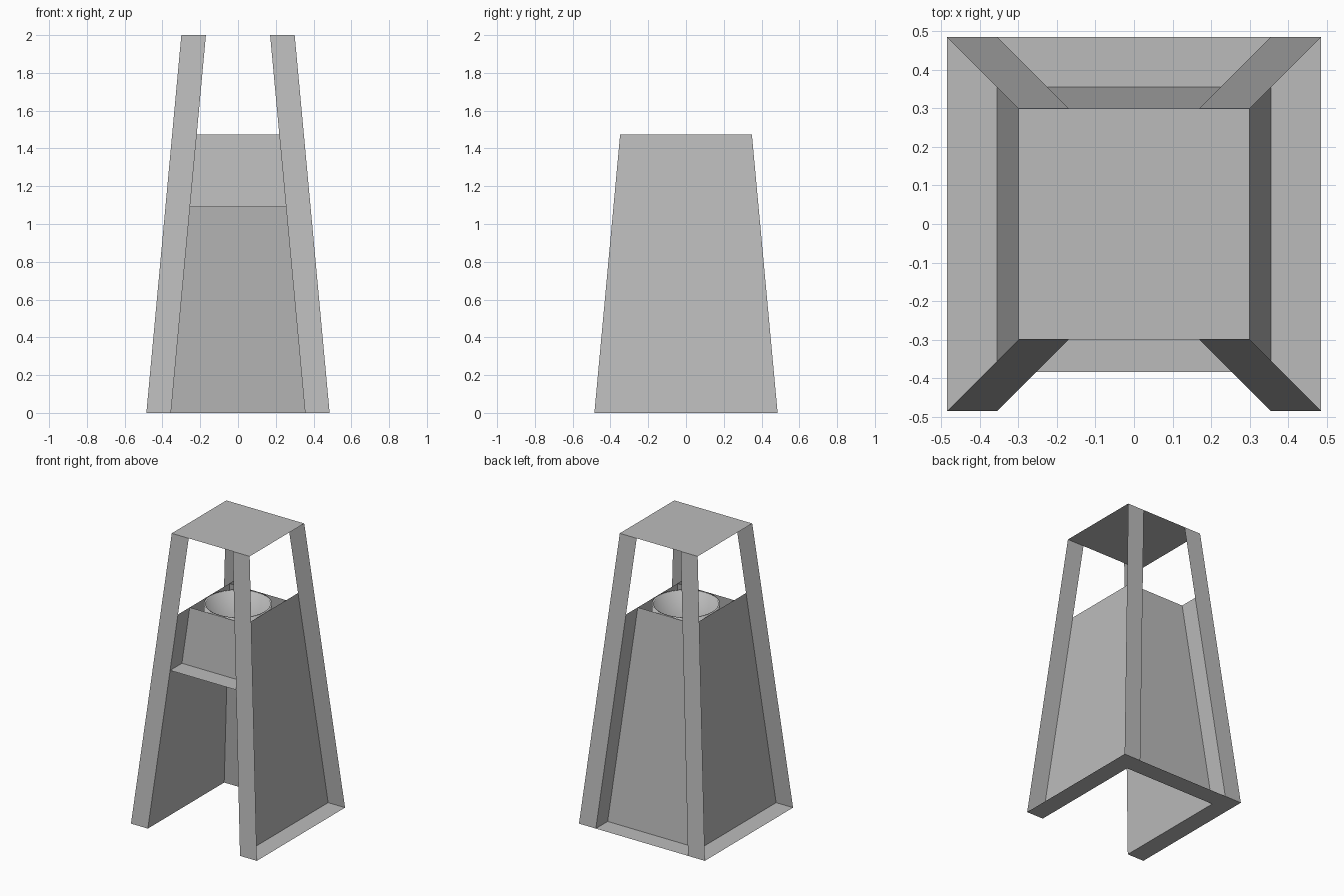
import bpy
import bmesh
from mathutils import Vector

if "Cube" in bpy.data.objects:
    bpy.data.objects.remove(bpy.data.objects["Cube"], do_unlink=True)

HEIGHT, PANEL_TOP, SHELF = 2.0, 1.475, 1.09
BASE, ROOF, LEG = 0.485, 0.30, 0.13

grey = bpy.data.materials.new("plain grey")
grey.use_nodes = True
grey.diffuse_color = (0.5, 0.5, 0.5, 1)
grey.node_tree.nodes["Principled BSDF"].inputs["Base Color"].default_value = (0.5, 0.5, 0.5, 1)


def half(z):
    """Half width of the tapered body at height z."""
    return BASE + (ROOF - BASE) * z / HEIGHT


def inner(z):
    """Half width of the recessed panels at height z."""
    return half(z) - LEG


def finish(name, bm):
    mesh = bpy.data.meshes.new(name)
    bm.to_mesh(mesh)
    bm.free()
    mesh.materials.append(grey)
    obj = bpy.data.objects.new(name, mesh)
    bpy.context.collection.objects.link(obj)
    return obj


def plate(name, corners, facing):
    """Thin sheet through the corners, with its front towards facing."""
    bm = bmesh.new()
    face = bm.faces.new([bm.verts.new(c) for c in corners])
    face.normal_update()
    if face.normal.dot(Vector(facing)) < 0:
        face.normal_flip()
    return finish(name, bm)


def level(name, x0, x1, y0, y1, z):
    return plate(name, [(x0, y0, z), (x1, y0, z), (x1, y1, z), (x0, y1, z)], (0, 0, 1))


def cross_panel(name, sy, z0, z1):
    """Recessed panel between the two side panels."""
    a, b = inner(z0), inner(z1)
    plate(name, [(-a, sy * a, z0), (a, sy * a, z0), (b, sy * b, z1), (-b, sy * b, z1)], (0, sy, 0))


# Flat roof
level("roof", -ROOF, ROOF, -ROOF, ROOF, HEIGHT)

for sx, side in ((1, "left"), (-1, "right")):
    # Leaning flat legs on the front and back
    for sy, end in ((-1, "front"), (1, "back")):
        corners = [(sx * w(z), sy * half(z), z)
                   for w, z in ((half, 0), (inner, 0), (inner, HEIGHT), (half, HEIGHT))]
        plate(f"{end}_{side}_leg", corners, (0, sy, 0))
    # Side panels, set in from the outer edges of the legs
    corners = [(sx * inner(z), s * half(z), z)
               for s, z in ((-1, 0), (1, 0), (1, PANEL_TOP), (-1, PANEL_TOP))]
    plate(f"{side}_panel", corners, (sx, 0, 0))
    # Ledges at the foot of the side panels
    level(f"{side}_foot_ledge", sx * inner(0), sx * BASE, -BASE, BASE, 0)

# Back panel with its foot ledge, front panel with its shelf
cross_panel("back_panel", 1, 0, PANEL_TOP)
level("back_foot_ledge", -inner(0), inner(0), inner(0), BASE, 0)
cross_panel("front_panel", -1, SHELF, PANEL_TOP)
level("front_shelf", -inner(SHELF), inner(SHELF), -half(SHELF), -inner(SHELF), SHELF)

# Round open container held in the top of the housing
bm = bmesh.new()
radius = inner(PANEL_TOP) - 0.003
bmesh.ops.create_cone(bm, cap_ends=True, segments=48, radius1=radius, radius2=radius,
                      depth=PANEL_TOP - SHELF - 0.02)
bmesh.ops.translate(bm, verts=bm.verts, vec=(0, 0, (PANEL_TOP + SHELF + 0.02) / 2))
top = [f for f in bm.faces if f.normal.z > 0.9]
bmesh.ops.delete(bm, geom=top, context="FACES_ONLY")
container = finish("container", bm)
wall = container.modifiers.new("wall", "SOLIDIFY")
wall.thickness = 0.012
wall.offset = -1
bpy.context.view_layer.objects.active = container
container.select_set(True)
bpy.ops.object.shade_smooth_by_angle()
